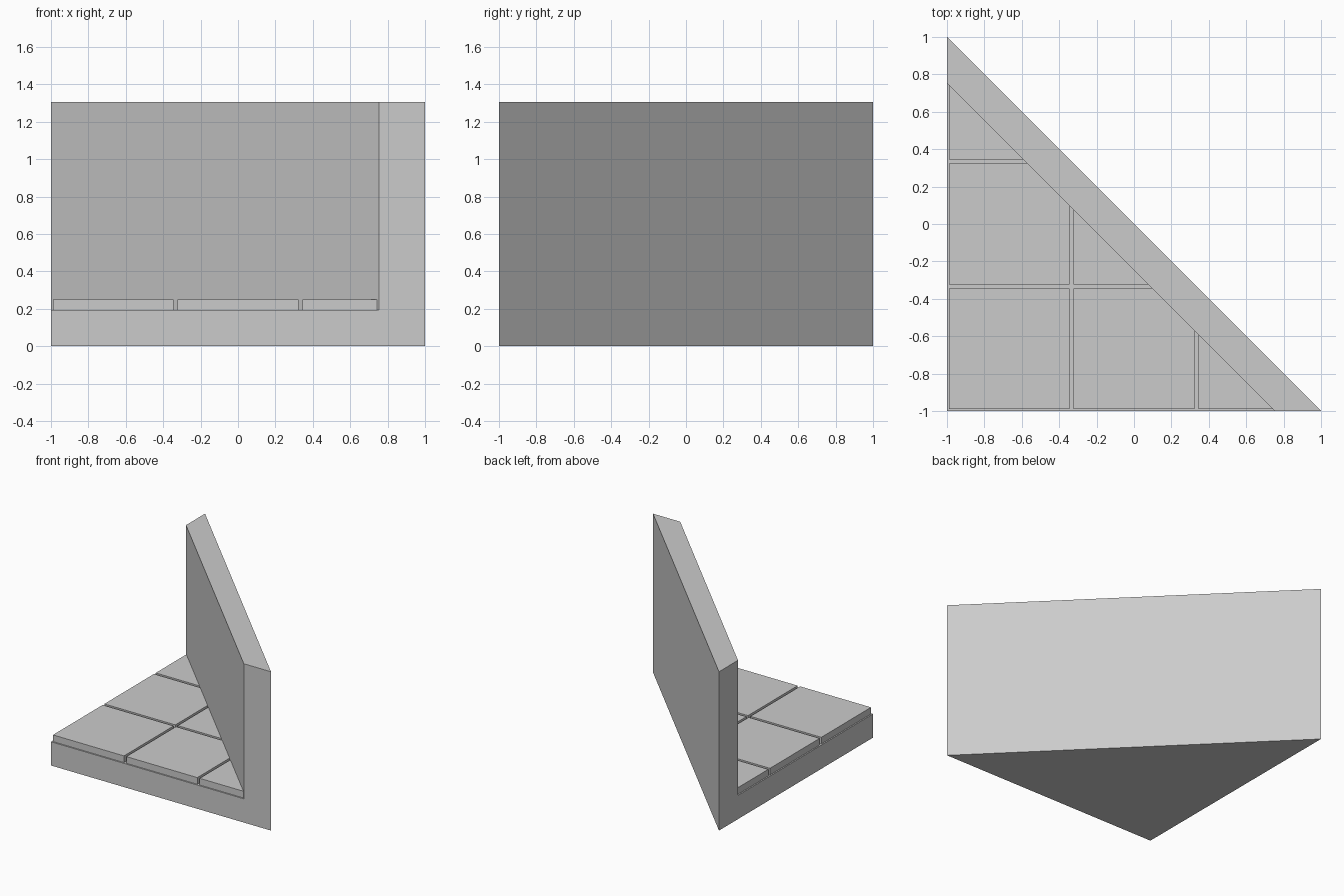
import bpy
import bmesh
from mathutils import Vector

cube = bpy.data.objects.get("Cube")
if cube:
    bpy.data.objects.remove(cube, do_unlink=True)

FLOOR, TILE_TOP, WALL_TOP = 0.195, 0.25, 1.305
INNER = 0.753            # where the wall's inner face meets the two straight sides
PITCH, GAP = 2 / 3, 0.011

stone = bpy.data.materials.new("stone_grey")
stone.use_nodes = True
grey = (0.6, 0.6, 0.6, 1)
stone.diffuse_color = grey
stone.node_tree.nodes["Principled BSDF"].inputs["Base Color"].default_value = grey


def finish(name, bm):
    bmesh.ops.recalc_face_normals(bm, faces=bm.faces)
    mesh = bpy.data.meshes.new(name)
    bm.to_mesh(mesh)
    bm.free()
    mesh.materials.append(stone)
    obj = bpy.data.objects.new(name, mesh)
    bpy.context.collection.objects.link(obj)
    return obj


# Floor slab and diagonal wall: one L profile swept from the front side to the right side
profile = [(-1, 0), (1, 0), (1, WALL_TOP), (INNER, WALL_TOP), (INNER, FLOOR), (-1, FLOOR)]
bm = bmesh.new()
front = [bm.verts.new((s, -1, z)) for s, z in profile]
side = [bm.verts.new((-1, s, z)) for s, z in profile]
bm.faces.new(front)
bm.faces.new(side)
for i in range(len(profile)):
    j = (i + 1) % len(profile)
    bm.faces.new((front[i], front[j], side[j], side[i]))
bmesh.ops.remove_doubles(bm, verts=bm.verts, dist=0.0001)
bmesh.ops.dissolve_degenerate(bm, edges=bm.edges, dist=0.0001)
finish("floor_and_wall", bm)


# Floor tiles: square slabs trimmed along the inner face of the wall
def add_tile(col, row):
    x0, y0 = -1 + col * PITCH + GAP / 2, -1 + row * PITCH + GAP / 2
    x0, y0 = x0 + GAP / 2, y0 + GAP / 2
    size = PITCH - 2 * GAP
    bm = bmesh.new()
    bmesh.ops.create_cube(bm, size=1)
    bmesh.ops.scale(bm, vec=(size, size, TILE_TOP - FLOOR), verts=bm.verts)
    center = Vector((x0 + size / 2, y0 + size / 2, (FLOOR + TILE_TOP) / 2))
    bmesh.ops.translate(bm, vec=center, verts=bm.verts)
    cut = bmesh.ops.bisect_plane(
        bm, geom=bm.verts[:] + bm.edges[:] + bm.faces[:], dist=0.0001,
        plane_co=(INNER, -1, 0), plane_no=(1, 1, 0), clear_outer=True)
    rim = [e for e in cut["geom_cut"] if isinstance(e, bmesh.types.BMEdge)]
    if rim:
        bmesh.ops.holes_fill(bm, edges=rim, sides=0)
    finish(f"floor_tile_{col + 1}_{row + 1}", bm)


for col in range(3):
    for row in range(3 - col):
        add_tile(col, row)
